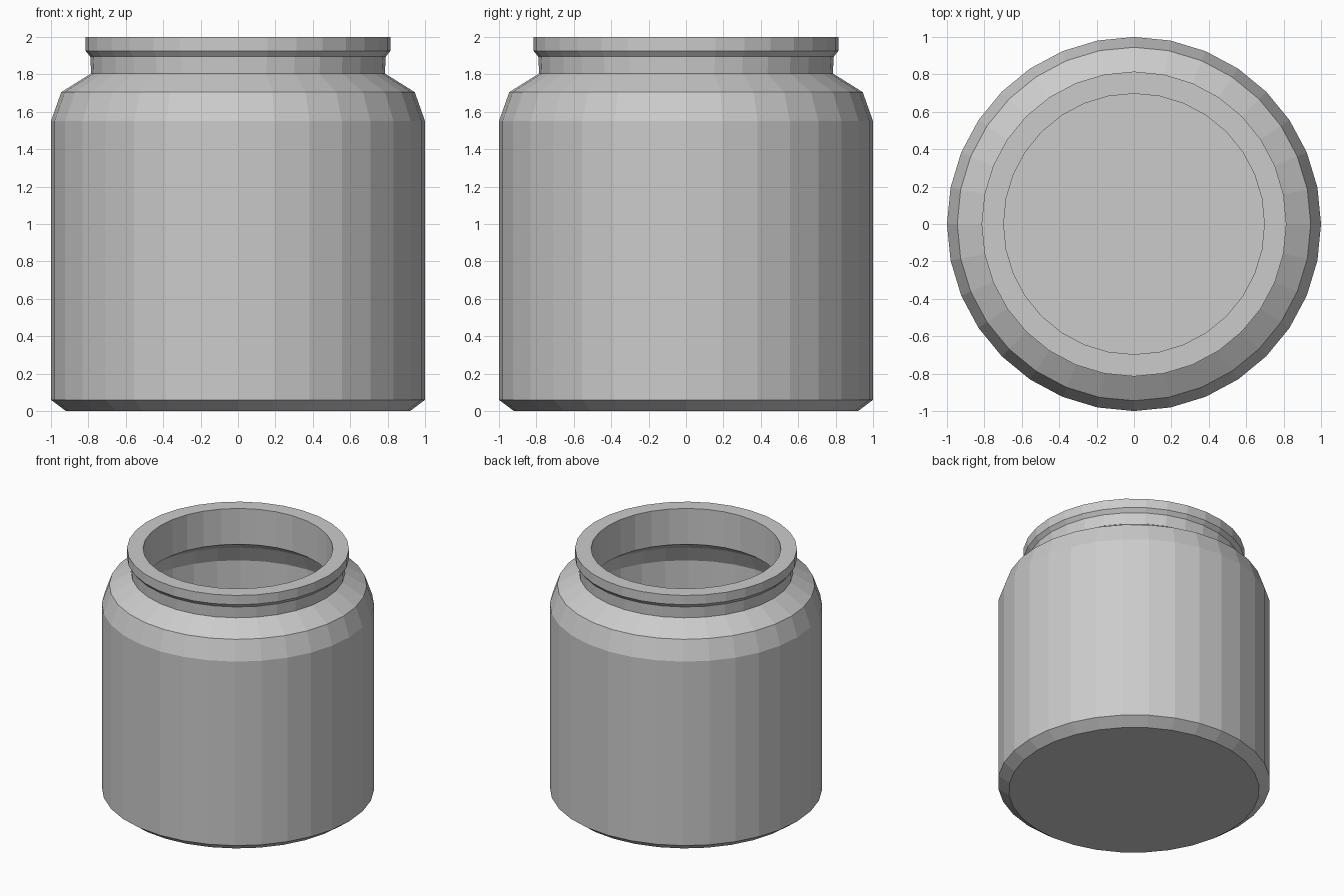
import bpy, bmesh
from math import cos, sin, tau

if "Cube" in bpy.data.objects:
    bpy.data.objects.remove(bpy.data.objects["Cube"])

SIDES = 32

# Jar wall cross-section (radius, height): outside bottom to rim, then down inside
profile = [
    (0.92, 0.0), (1.0, 0.06), (1.0, 1.55), (0.945, 1.705), (0.785, 1.805),
    (0.79, 1.895), (0.815, 1.925), (0.815, 2.0),
    (0.697, 2.0), (0.697, 1.71), (0.83, 1.62), (0.89, 1.49), (0.89, 0.14), (0.84, 0.09),
]


def lathe(name, points):
    """Turn a profile around z; the first and last rings are capped."""
    bm = bmesh.new()
    rings = [[bm.verts.new((r * cos(tau * i / SIDES), r * sin(tau * i / SIDES), z))
              for i in range(SIDES)] for r, z in points]
    for a, b in zip(rings, rings[1:]):
        for i in range(SIDES):
            j = (i + 1) % SIDES
            bm.faces.new((a[i], a[j], b[j], b[i]))
    bm.faces.new(rings[0][::-1])   # underside
    bm.faces.new(rings[-1])        # inner floor
    bmesh.ops.recalc_face_normals(bm, faces=bm.faces)
    mesh = bpy.data.meshes.new(name)
    bm.to_mesh(mesh)
    bm.free()
    obj = bpy.data.objects.new(name, mesh)
    bpy.context.collection.objects.link(obj)
    return obj


# Open hollow jar with a lipped neck
lathe("jar", profile)
